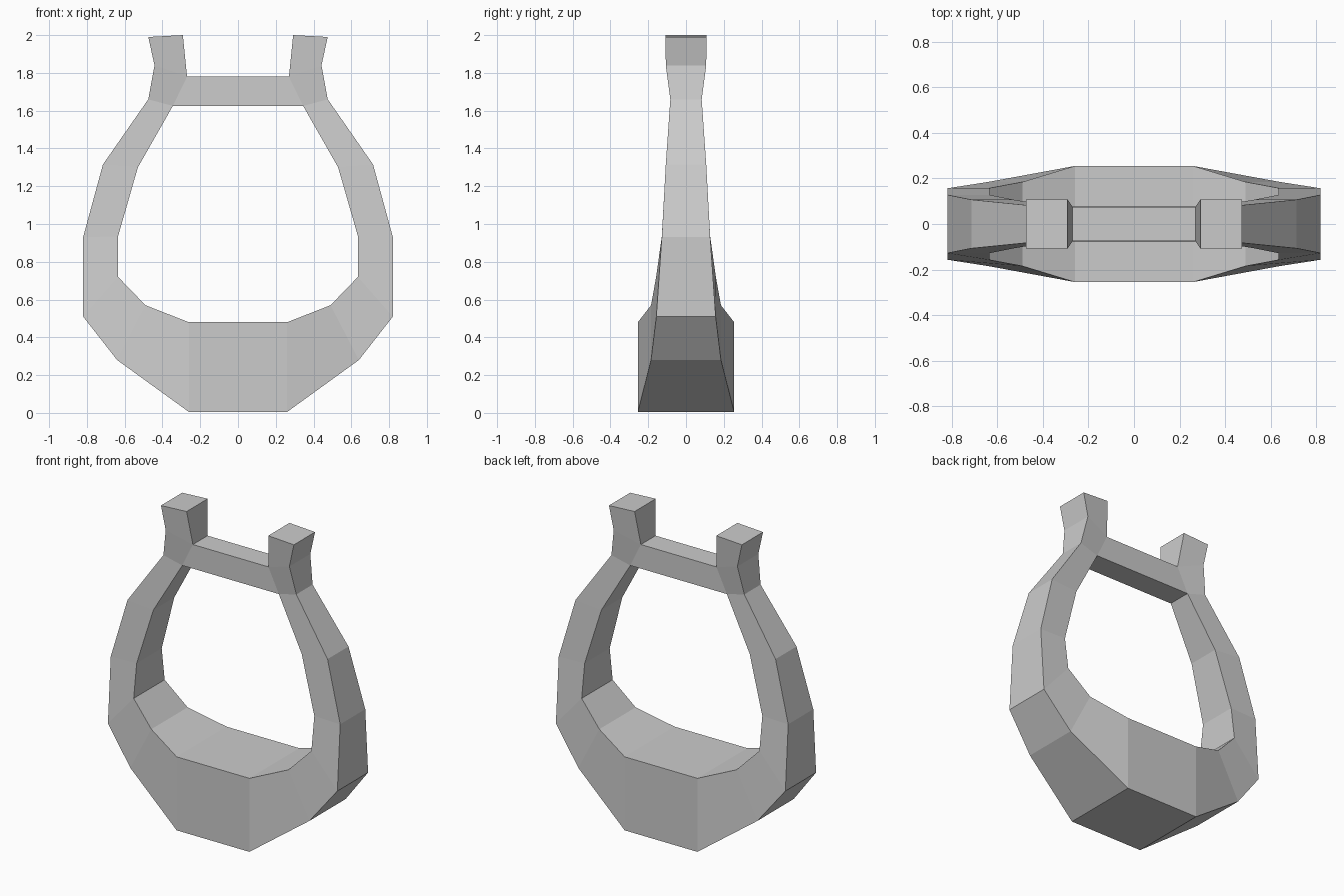
import bpy, bmesh

if "Cube" in bpy.data.objects:
    bpy.data.objects.remove(bpy.data.objects["Cube"])

# Right-half cross-sections, bottom to tip:
# outer x, outer z, outer half depth, inner x, inner z, inner half depth
SECTIONS = [
    (0.26, 0.005, 0.255, 0.26, 0.48, 0.255),
    (0.64, 0.28, 0.185, 0.49, 0.57, 0.185),
    (0.82, 0.51, 0.157, 0.635, 0.72, 0.158),
    (0.82, 0.93, 0.128, 0.635, 0.935, 0.128),
    (0.715, 1.315, 0.107, 0.53, 1.30, 0.107),
    (0.475, 1.66, 0.083, 0.345, 1.625, 0.076),
    (0.442, 1.84, 0.107, 0.27, 1.78, 0.075),
    (0.475, 1.99, 0.108, 0.292, 2.0, 0.108),
]
BAR_LOW, BAR_HIGH = 5, 6   # sections joined by the crossbar

bm = bmesh.new()


def ring(section, side):
    ox, oz, oy, ix, iz, iy = section
    return [bm.verts.new(p) for p in (
        (side * ox, -oy, oz), (side * ox, oy, oz),
        (side * ix, iy, iz), (side * ix, -iy, iz))]


def bridge(a, b, skip=None):
    for i in range(4):
        if i != skip:
            j = (i + 1) % 4
            bm.faces.new((a[i], a[j], b[j], b[i]))


right = [ring(s, 1) for s in SECTIONS]
left = [ring(s, -1) for s in SECTIONS]

# Thick tread at the bottom
bridge(left[0], right[0])

# Two side arms with upright posts, left open where the crossbar meets them
for arm in (right, left):
    for k in range(len(arm) - 1):
        bridge(arm[k], arm[k + 1], skip=2 if k == BAR_LOW else None)
    bm.faces.new(arm[-1])

# Crossbar between the arms
bar_ends = [(a[BAR_LOW][3], a[BAR_LOW][2], a[BAR_HIGH][2], a[BAR_HIGH][3])
            for a in (left, right)]
bridge(*bar_ends)

bmesh.ops.recalc_face_normals(bm, faces=bm.faces)
mesh = bpy.data.meshes.new("stirrup_frame")
bm.to_mesh(mesh)
bm.free()
frame = bpy.data.objects.new("stirrup_frame", mesh)
bpy.context.collection.objects.link(frame)
